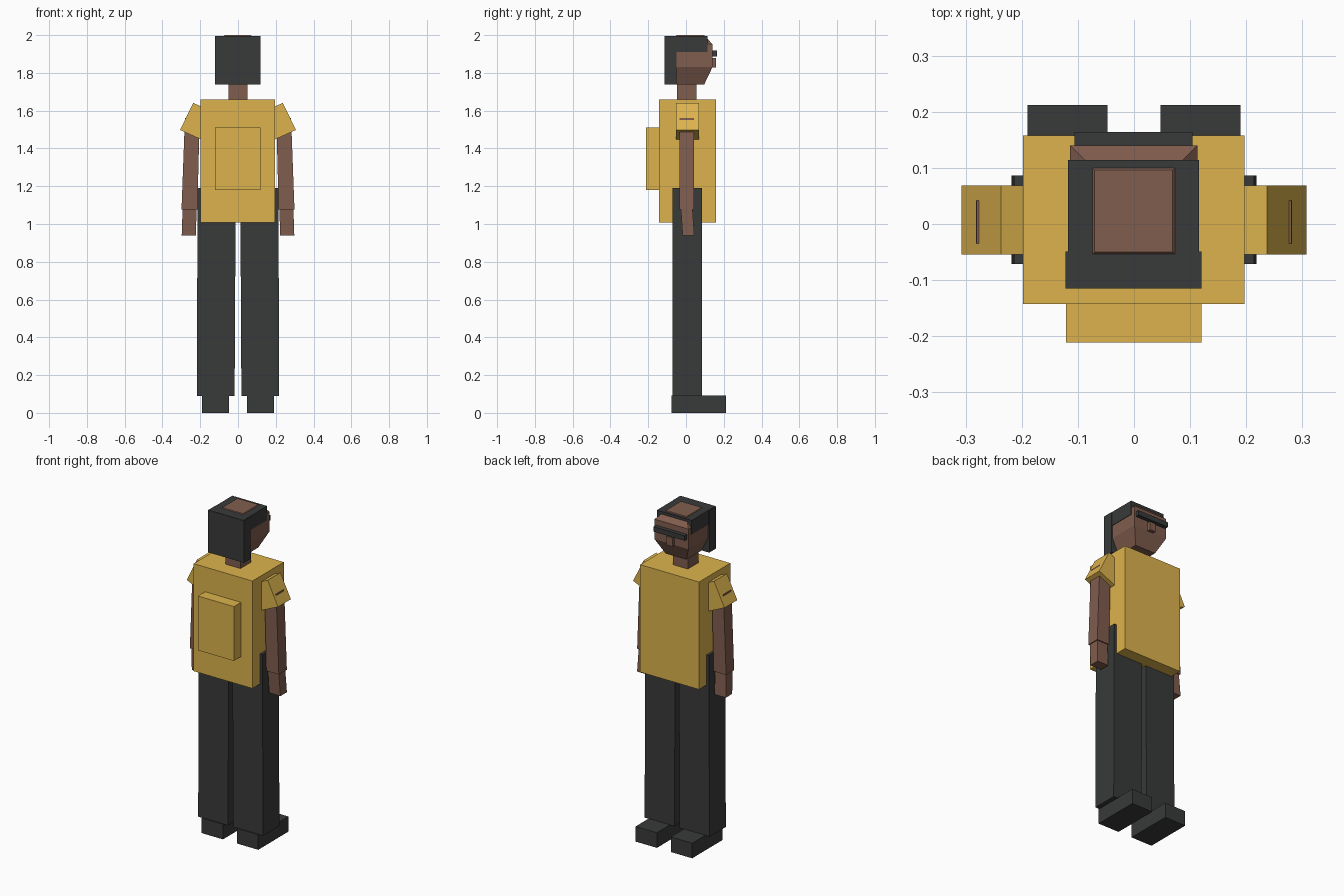
import bpy

if "Cube" in bpy.data.objects:
    bpy.data.objects.remove(bpy.data.objects["Cube"])


def material(name, rgb):
    m = bpy.data.materials.new(name)
    m.diffuse_color = (*rgb, 1)
    m.use_nodes = True
    m.node_tree.nodes["Principled BSDF"].inputs["Base Color"].default_value = m.diffuse_color
    return m


SHIRT = material("shirt_yellow", (0.72, 0.45, 0.075))
SKIN = material("skin_brown", (0.22, 0.11, 0.077))
DARK = material("dark_grey", (0.04, 0.042, 0.041))


def loft(name, mat, levels):
    """Stack rectangles (x0, x1, y0, y1, z) from bottom to top into one closed solid."""
    verts, faces = [], []
    for x0, x1, y0, y1, z in levels:
        verts += [(x0, y0, z), (x1, y0, z), (x1, y1, z), (x0, y1, z)]
    for k in range(len(levels) - 1):
        a = 4 * k
        for i in range(4):
            j = (i + 1) % 4
            faces.append((a + i, a + j, a + 4 + j, a + 4 + i))
    n = len(verts)
    faces += [(3, 2, 1, 0), (n - 4, n - 3, n - 2, n - 1)]
    mesh = bpy.data.meshes.new(name)
    mesh.from_pydata(verts, [], faces)
    mesh.materials.append(mat)
    ob = bpy.data.objects.new(name, mesh)
    bpy.context.collection.objects.link(ob)
    return ob


def box(name, mat, x0, x1, y0, y1, z0, z1):
    return loft(name, mat, [(x0, x1, y0, y1, z0), (x0, x1, y0, y1, z1)])


def mirrored(ob):
    m = ob.modifiers.new("mirror", 'MIRROR')
    m.use_axis[0] = True
    return ob


# Torso and backpack
box("torso", SHIRT, -0.198, 0.197, -0.143, 0.158, 1.007, 1.66)
box("backpack", SHIRT, -0.121, 0.12, -0.211, -0.14, 1.18, 1.51)

# Legs and shoes
mirrored(loft("leg", DARK, [(0.018, 0.218, -0.071, 0.086, 0.09),
                            (0.012, 0.214, -0.071, 0.086, 1.19)]))
mirrored(box("shoe", DARK, 0.047, 0.19, -0.077, 0.212, 0, 0.092))

# Arms and hands
mirrored(loft("arm", SKIN, [(0.215, 0.299, -0.035, 0.042, 1.078),
                            (0.203, 0.281, -0.035, 0.042, 1.56)]))
mirrored(loft("hand", SKIN, [(0.222, 0.298, -0.018, 0.044, 0.94),
                             (0.220, 0.293, -0.028, 0.034, 1.09)]))

# Sleeves: tilted boxes, reshaped from an upright one in x-z
sleeve = box("sleeve", SHIRT, 0, 1, -0.054, 0.069, 0, 1)
for v in sleeve.data.vertices:
    u, w = v.co.x, v.co.z
    v.co.x = 0.190 + 0.117 * u - 0.07 * w
    v.co.z = 1.445 + 0.053 * u + 0.143 * w
mirrored(sleeve)

# Neck and faceted head
box("neck", SKIN, -0.051, 0.05, -0.048, 0.055, 1.64, 1.76)
loft("head", SKIN, [(-0.07, 0.069, -0.05, 0.096, 1.738),
                    (-0.114, 0.113, -0.094, 0.14, 1.83),
                    (-0.114, 0.113, -0.094, 0.14, 1.952),
                    (-0.07, 0.069, -0.05, 0.096, 2.0)])
box("nose", SKIN, -0.02, 0.02, 0.13, 0.16, 1.828, 1.88)

# Hair cap with longer back, and glasses
box("hair_cap", DARK, -0.118, 0.116, -0.114, 0.114, 1.91, 1.996)
box("hair_back", DARK, -0.122, 0.12, -0.115, -0.049, 1.739, 1.994)
box("glasses", DARK, -0.106, 0.104, 0.135, 0.164, 1.888, 1.918)
